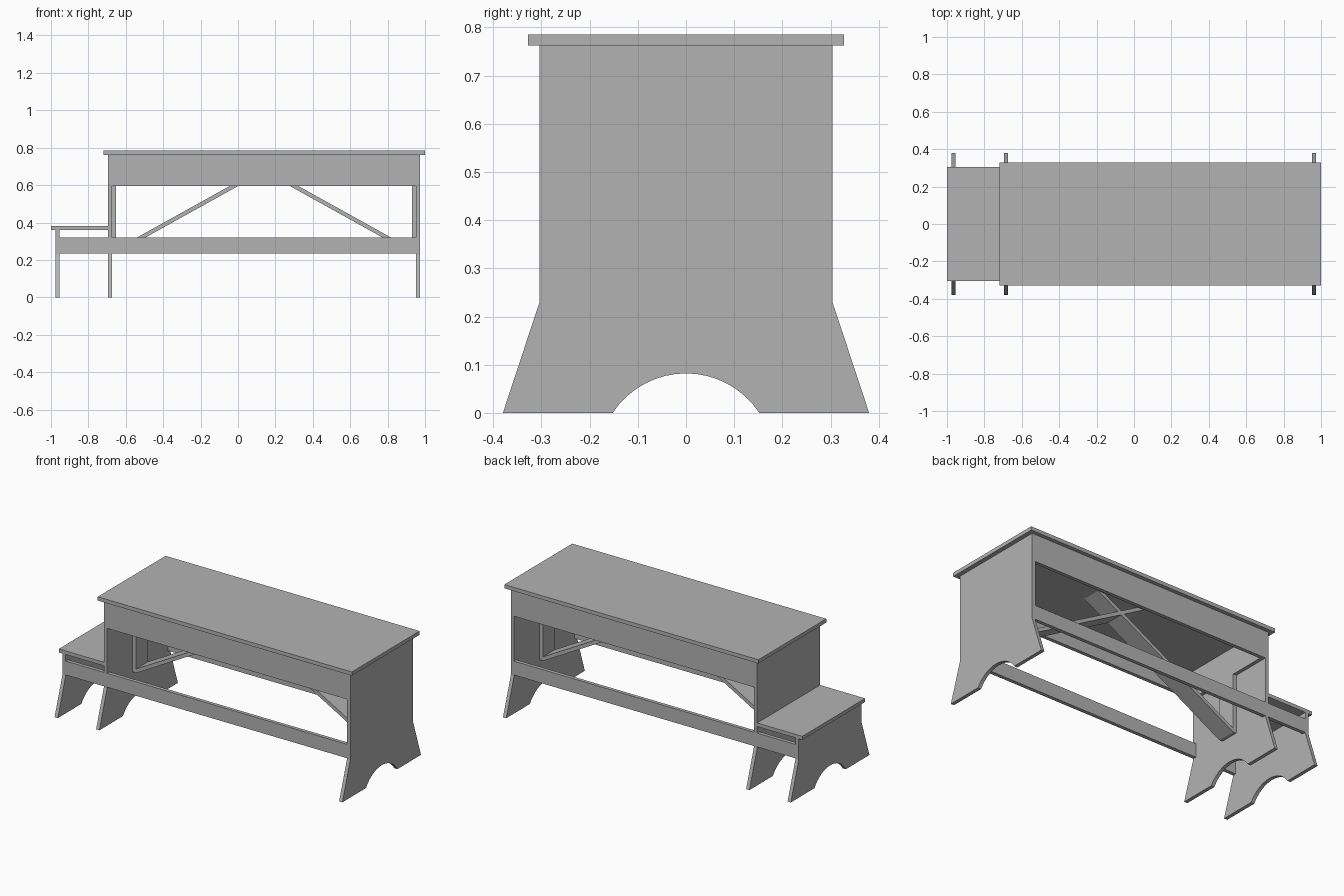
import bpy, bmesh, math

cube = bpy.data.objects.get("Cube")
if cube:
    bpy.data.objects.remove(cube, do_unlink=True)

grey = bpy.data.materials.new("plain_grey")
grey.use_nodes = True
grey.diffuse_color = (0.45, 0.45, 0.45, 1)
grey.node_tree.nodes["Principled BSDF"].inputs["Base Color"].default_value = (0.45, 0.45, 0.45, 1)

T = 0.022            # board thickness
HALF = 0.304         # half depth of the frame
TOP = 0.762          # underside of the table top
LOW, MID, APRON = 0.235, 0.32, 0.595
SHORT = 0.36         # underside of the bench top
LEFT, RIGHT, END = -0.695, 0.973, -0.976


def prism(name, profile, axis, start, end):
    """Extrude a flat outline along x or y."""
    bm = bmesh.new()
    put = (lambda a, b: (start, a, b)) if axis == "x" else (lambda a, b: (a, start, b))
    face = bm.faces.new([bm.verts.new(put(a, b)) for a, b in profile])
    grown = bmesh.ops.extrude_face_region(bm, geom=[face])["geom"]
    step = (end - start, 0, 0) if axis == "x" else (0, end - start, 0)
    bmesh.ops.translate(bm, vec=step, verts=[v for v in grown if isinstance(v, bmesh.types.BMVert)])
    bmesh.ops.recalc_face_normals(bm, faces=bm.faces)
    mesh = bpy.data.meshes.new(name)
    bm.to_mesh(mesh)
    bm.free()
    mesh.materials.append(grey)
    obj = bpy.data.objects.new(name, mesh)
    bpy.context.collection.objects.link(obj)
    return obj


def board(name, x, y, z):
    return prism(name, [(x[0], z[0]), (x[1], z[0]), (x[1], z[1]), (x[0], z[1])], "y", *y)


def end_panel(name, x, height):
    """Upright with splayed feet and an arched cut-out."""
    half, rise = 0.152, 0.082
    radius = (half ** 2 + rise ** 2) / (2 * rise)
    sweep = math.asin(half / radius)
    arch = []
    for i in range(17):
        a = sweep * (1 - i / 8)
        arch.append((radius * math.sin(a), radius * math.cos(a) - radius + rise))
    outline = [(-0.38, 0), (-HALF, 0.23), (-HALF, height), (HALF, height), (HALF, 0.23), (0.38, 0)]
    prism(name, outline + arch, "x", x, x + T)


# Tops
board("table_top", (-0.72, 1.0), (-0.328, 0.328), (TOP, 0.785))
board("bench_top", (-1.0, LEFT), (-HALF, HALF), (SHORT, 0.382))

# Uprights
end_panel("right_end_panel", RIGHT - T, TOP)
end_panel("middle_panel", LEFT, TOP)
end_panel("bench_end_panel", END, SHORT)

# Long rails, front and back
for side, y in (("front", -HALF), ("back", HALF - T)):
    board(side + "_apron", (LEFT, RIGHT), (y, y + T), (APRON, TOP))
    board(side + "_stretcher", (END, RIGHT), (y, y + T), (LOW, MID))

# Cleats and diagonal braces, mirrored about the middle of the table
centre = (LEFT + RIGHT) / 2
inner = (RIGHT - LEFT) / 2 - T
foot = inner - T
slope = 0.5556
for name, s in (("left", -1), ("right", 1)):
    span = sorted((centre + s * foot, centre + s * inner))
    board(name + "_end_apron", span, (-HALF + T, HALF - T), (APRON, TOP))
    board(name + "_cleat", span, (-0.058, 0.058), (LOW, APRON))
    z0 = 0.233
    reach = foot - (TOP - z0) / slope
    lift = 0.025
    outline = [(foot, z0), (reach, TOP), (reach + lift / slope, TOP), (foot, z0 + lift)]
    prism(name + "_brace", [(centre + s * a, z) for a, z in outline], "y", -0.058, 0.058)
